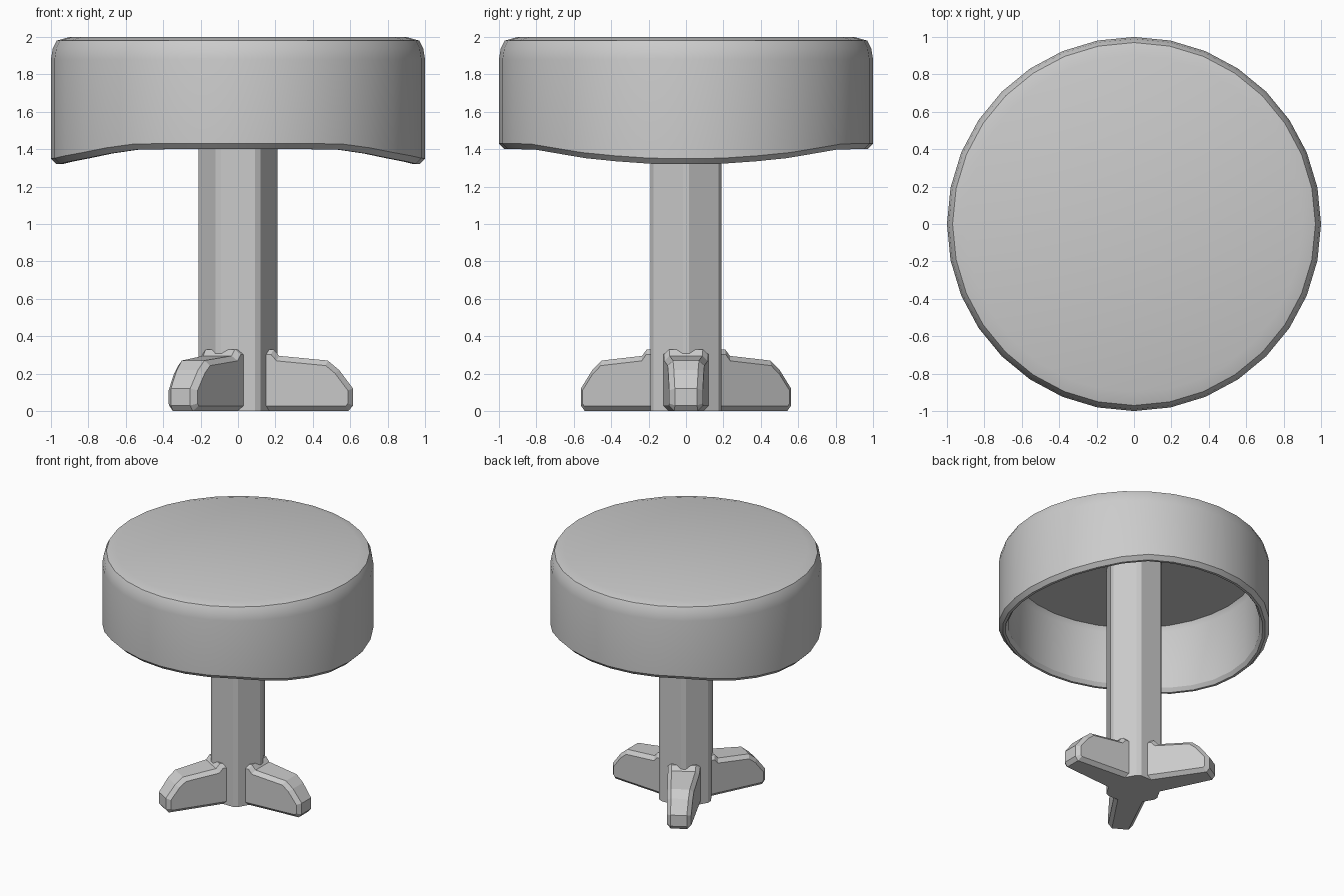
import bpy, bmesh, math
from mathutils import Matrix

if "Cube" in bpy.data.objects:
    bpy.data.objects.remove(bpy.data.objects["Cube"])


def make_object(name, bm):
    bmesh.ops.recalc_face_normals(bm, faces=bm.faces)
    mesh = bpy.data.meshes.new(name)
    bm.to_mesh(mesh)
    bm.free()
    ob = bpy.data.objects.new(name, mesh)
    bpy.context.collection.objects.link(ob)
    return ob


# Hollow cap: revolved profile whose lower rim dips towards both sides
SIDES = 32
RIM = [1.32, 1.322, 1.335, 1.352, 1.377, 1.398, 1.40, 1.40, 1.40]


def rim_height(i):
    q = i % 16
    return RIM[min(q, 16 - q)]


def cap_profile(b):
    return [(0.9, 2.0), (0.97, 1.98), (0.99, 1.94), (1.0, 1.88),
            (1.0, b + 0.03), (0.97, b), (0.95, b), (0.93, b + 0.03),
            (0.93, 1.86), (0.91, 1.9)]


bm = bmesh.new()
columns = []
for i in range(SIDES):
    a = math.tau * i / SIDES
    columns.append([bm.verts.new((r * math.cos(a), r * math.sin(a), z))
                    for r, z in cap_profile(rim_height(i))])
for i in range(SIDES):
    c, d = columns[i], columns[(i + 1) % SIDES]
    for j in range(len(c) - 1):
        bm.faces.new((c[j], c[j + 1], d[j + 1], d[j]))
bm.faces.new([c[0] for c in columns])
bm.faces.new([c[-1] for c in columns])
cap = make_object("cap", bm)
bpy.context.view_layer.objects.active = cap
cap.select_set(True)
bpy.ops.object.shade_smooth_by_angle(angle=math.radians(30))
cap.select_set(False)

# Six-sided stem with softened corners
bm = bmesh.new()
bmesh.ops.create_cone(bm, cap_ends=True, segments=6, radius1=0.22, radius2=0.22, depth=1.905,
                      matrix=Matrix.Translation((0, 0, 0.9525)) @ Matrix.Rotation(math.pi / 6, 4, 'Z'))
uprights = [e for e in bm.edges if abs(e.verts[0].co.z - e.verts[1].co.z) > 1]
bmesh.ops.bevel(bm, geom=uprights, offset=0.02, segments=1, affect='EDGES')
make_object("stem", bm)

# Three tapered feet, each a side profile given width and chamfered
FOOT = [(0.08, 0.0), (0.59, 0.0), (0.615, 0.03), (0.615, 0.12), (0.54, 0.22),
        (0.48, 0.27), (0.22, 0.295), (0.19, 0.33), (0.08, 0.33)]


def make_foot(name, angle):
    bm = bmesh.new()
    sides = []
    for s in (-1, 1):
        sides.append([bm.verts.new((x, s * (0.118 - 0.03 * (x - 0.19) / 0.42), z))
                      for x, z in FOOT])
    outlines = [bm.faces.new(side) for side in sides]
    n = len(FOOT)
    for i in range(n):
        j = (i + 1) % n
        bm.faces.new((sides[0][i], sides[0][j], sides[1][j], sides[1][i]))
    border = list({e for f in outlines for e in f.edges})
    bmesh.ops.recalc_face_normals(bm, faces=bm.faces)
    bmesh.ops.bevel(bm, geom=border, offset=0.028, segments=1, affect='EDGES')
    bmesh.ops.rotate(bm, verts=bm.verts, matrix=Matrix.Rotation(angle, 3, 'Z'))
    make_object(name, bm)


for k, name in enumerate(("right_foot", "back_foot", "front_foot")):
    make_foot(name, math.tau * k / 3)
